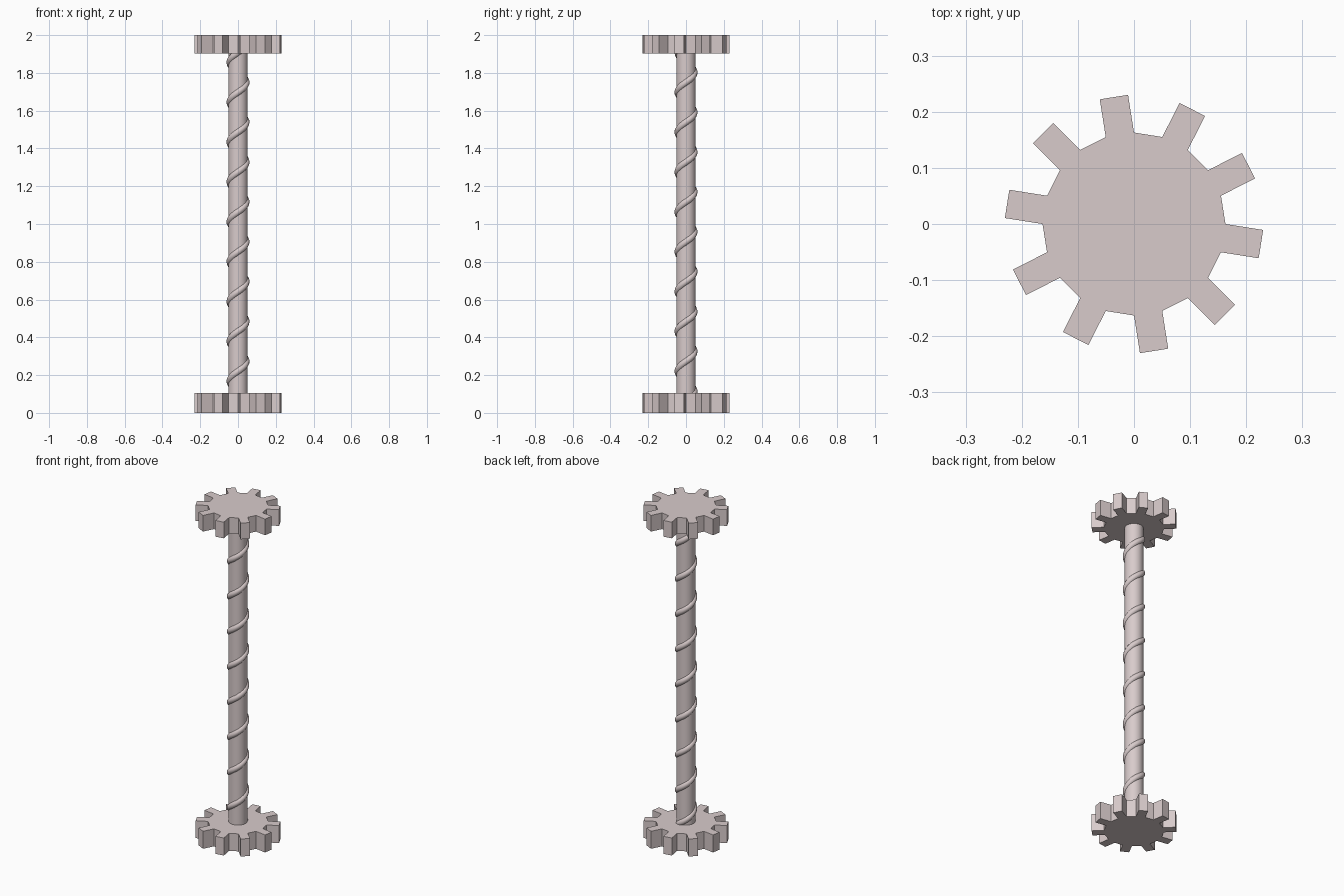
import bpy, bmesh
from math import cos, sin, pi, radians

if "Cube" in bpy.data.objects:
    bpy.data.objects.remove(bpy.data.objects["Cube"])

mat = bpy.data.materials.new("pale_metal")
mat.diffuse_color = (0.69, 0.60, 0.60, 1)
mat.use_nodes = True
mat.node_tree.nodes["Principled BSDF"].inputs["Base Color"].default_value = mat.diffuse_color


def gear(name, z0, z1, root=0.163, tooth=0.068, teeth=10):
    """Twenty-sided disc with every second side extruded as a tooth."""
    pts = []
    step = pi / teeth
    for i in range(teeth):
        a0 = (2 * i - 1) * step
        a1, mid = a0 + step, a0 + step / 2
        p = [(root * cos(a), root * sin(a)) for a in (a0, a1)]
        q = [(x + tooth * cos(mid), y + tooth * sin(mid)) for x, y in p]
        pts += [p[0], q[0], q[1], p[1]]
    bm = bmesh.new()
    face = bm.faces.new([bm.verts.new((x, y, z0)) for x, y in pts])
    ext = bmesh.ops.extrude_face_region(bm, geom=[face])
    top = [v for v in ext["geom"] if isinstance(v, bmesh.types.BMVert)]
    bmesh.ops.translate(bm, vec=(0, 0, z1 - z0), verts=top)
    bmesh.ops.recalc_face_normals(bm, faces=bm.faces)
    me = bpy.data.meshes.new(name)
    bm.to_mesh(me)
    bm.free()
    ob = bpy.data.objects.new(name, me)
    bpy.context.collection.objects.link(ob)
    me.materials.append(mat)


# Toothed wheels at both ends
gear("bottom_gear", 0.0, 0.105)
gear("top_gear", 1.903, 2.0)

# Central shaft
bpy.ops.mesh.primitive_cylinder_add(vertices=32, radius=0.051, depth=1.84, location=(0, 0, 1))
shaft = bpy.context.object
shaft.name = "shaft"
shaft.data.materials.append(mat)
bpy.ops.object.shade_smooth_by_angle(angle=radians(40))

# Spiral ridge wound round the shaft, ends buried in the gears
pitch, phase_z, r = 0.211, 1.75, 0.043
z0, z1, n = 0.08, 1.92, 280
cu = bpy.data.curves.new("spiral_ridge", "CURVE")
cu.dimensions = "3D"
cu.bevel_depth = 0.018
cu.bevel_resolution = 4
cu.use_fill_caps = True
sp = cu.splines.new("POLY")
sp.points.add(n - 1)
for i, p in enumerate(sp.points):
    z = z0 + (z1 - z0) * i / (n - 1)
    a = 2 * pi * (z - phase_z) / pitch
    p.co = (r * cos(a), r * sin(a), z, 1)
sp.use_smooth = True
cu.materials.append(mat)
spiral = bpy.data.objects.new("spiral_ridge", cu)
bpy.context.collection.objects.link(spiral)
